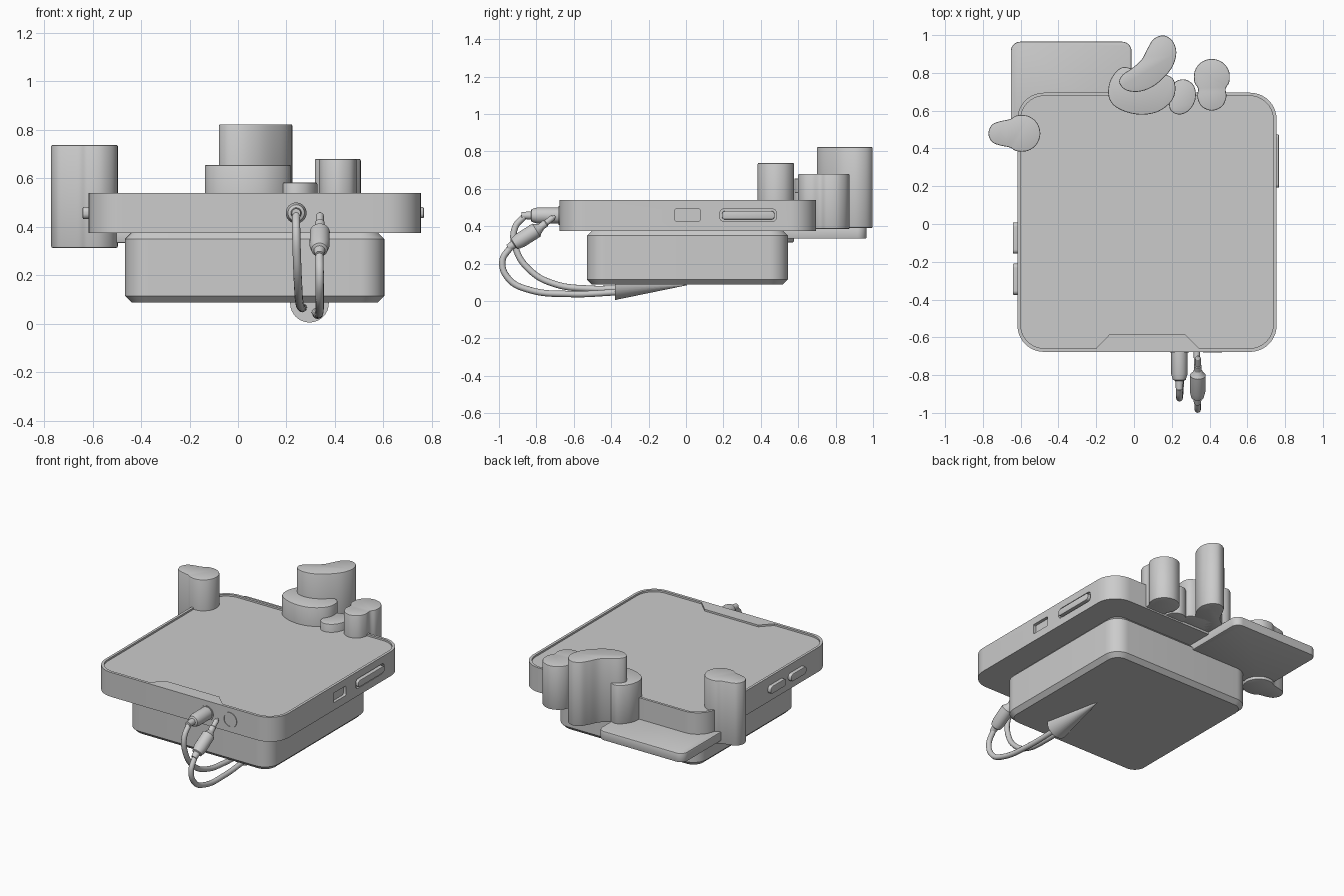
import bpy, bmesh
from math import sin, cos, pi, radians
from mathutils import Vector, Matrix

if "Cube" in bpy.data.objects:
    bpy.data.objects.remove(bpy.data.objects["Cube"])


def finish(ob, bevel=0, segs=2, angle=40, cutters=()):
    bpy.ops.object.select_all(action='DESELECT')
    bpy.context.view_layer.objects.active = ob
    ob.select_set(True)
    for c in cutters:
        m = ob.modifiers.new("cut", 'BOOLEAN')
        m.operation, m.object, m.solver = 'DIFFERENCE', c, 'EXACT'
        bpy.ops.object.modifier_apply(modifier=m.name)
    if bevel:
        m = ob.modifiers.new("bevel", 'BEVEL')
        m.width, m.segments = bevel, segs
        m.limit_method, m.angle_limit = 'ANGLE', radians(angle)
        bpy.ops.object.modifier_apply(modifier=m.name)
    bpy.ops.object.shade_smooth_by_angle(angle=radians(30))
    return ob


def make(name, bm):
    bmesh.ops.recalc_face_normals(bm, faces=bm.faces)
    me = bpy.data.meshes.new(name)
    bm.to_mesh(me)
    bm.free()
    ob = bpy.data.objects.new(name, me)
    bpy.context.collection.objects.link(ob)
    return ob


def prism(name, pts, lo, hi, side=False, **kw):
    """Extrude an outline along z, or along x when side is set (points are y, z)."""
    bm = bmesh.new()
    put = (lambda u, v, w: (w, u, v)) if side else (lambda u, v, w: (u, v, w))
    a = [bm.verts.new(put(u, v, lo)) for u, v in pts]
    b = [bm.verts.new(put(u, v, hi)) for u, v in pts]
    bm.faces.new(a[::-1])
    bm.faces.new(b)
    n = len(pts)
    for i in range(n):
        j = (i + 1) % n
        bm.faces.new((a[i], a[j], b[j], b[i]))
    return finish(make(name, bm), **kw)


def rrect(x0, x1, y0, y1, r, n=10):
    """Rounded rectangle, starting and ending on the bottom edge."""
    out = []
    for cx, cy, s in ((x1 - r, y0 + r, -90), (x1 - r, y1 - r, 0),
                      (x0 + r, y1 - r, 90), (x0 + r, y0 + r, 180)):
        for k in range(n + 1):
            t = radians(s + 90 * k / n)
            out.append((cx + r * cos(t), cy + r * sin(t)))
    return out


def smooth_loop(pts, n=6):
    """Closed Catmull-Rom outline."""
    p = [Vector(q) for q in pts]
    out = []
    for i in range(len(p)):
        a, b, c, d = p[i - 1], p[i], p[(i + 1) % len(p)], p[(i + 2) % len(p)]
        for k in range(n):
            t = k / n
            v = 0.5 * (2 * b + (c - a) * t + (2 * a - 5 * b + 4 * c - d) * t * t
                       + (3 * b - a - 3 * c + d) * t ** 3)
            out.append(tuple(v))
    return out


def peanut(cx, cy, r1, dx, dy, r2):
    """Large lobe at (cx, cy) blending into a small lobe offset by (dx, dy)."""
    d = Vector((dx, dy))
    L = d.length
    u = d / L
    v = Vector((-u.y, u.x))
    half = [(r1 * cos(radians(a)), r1 * sin(radians(a))) for a in (180, 145, 110, 75, 50)]
    half += [(L + r2 * cos(radians(a)), r2 * sin(radians(a))) for a in (85, 45, 0)]
    loop = half + [(x, -y) for x, y in half[-2:0:-1]]
    c = Vector((cx, cy))
    return smooth_loop([c + u * x + v * y for x, y in loop])


def lathe(name, start, direction, profile, n=32, **kw):
    """Revolve (distance, radius) pairs round an axis."""
    bm = bmesh.new()
    rot = Vector((0, 0, 1)).rotation_difference(Vector(direction)).to_matrix().to_4x4()
    M = Matrix.Translation(start) @ rot
    rings = [[bm.verts.new(M @ Vector((r * cos(2 * pi * i / n), r * sin(2 * pi * i / n), t)))
              for i in range(n)] for t, r in profile]
    for a, b in zip(rings, rings[1:]):
        for i in range(n):
            j = (i + 1) % n
            bm.faces.new((a[i], a[j], b[j], b[i]))
    bm.faces.new(rings[0][::-1])
    bm.faces.new(rings[-1])
    return finish(make(name, bm), **kw)


def cable(name, pts, r=0.017):
    cu = bpy.data.curves.new(name, 'CURVE')
    cu.dimensions = '3D'
    cu.bevel_depth, cu.bevel_resolution, cu.resolution_u = r, 4, 10
    cu.use_fill_caps = True
    sp = cu.splines.new('BEZIER')
    sp.bezier_points.add(len(pts) - 1)
    for bp, p in zip(sp.bezier_points, pts):
        bp.co = p
        bp.handle_left_type = bp.handle_right_type = 'AUTO'
    bpy.context.collection.objects.link(bpy.data.objects.new(name, cu))


# Cutters for the recessed screen (with front notch) and the side socket
screen = rrect(-0.6, 0.737, -0.658, 0.678, 0.125)
screen += [(-0.2, -0.658), (-0.13, -0.585), (0.27, -0.585), (0.345, -0.658)]
cut_screen = prism("screen_cutter", screen, 0.528, 0.6)
cut_socket = prism("socket_cutter", rrect(-0.06, 0.075, 0.427, 0.492, 0.008, 3), 0.735, 0.9, side=True)
cut_slot = prism("slot_cutter", rrect(0.18, 0.485, 0.425, 0.492, 0.025), 0.74, 0.9, side=True)

# Flat upper body
prism("upper_body", rrect(-0.617, 0.755, -0.677, 0.695, 0.14), 0.375, 0.54,
      cutters=(cut_screen, cut_socket, cut_slot))
for c in (cut_screen, cut_socket, cut_slot):
    c.hide_render = True
    c.hide_set(True)

# Chamfered lower box
prism("lower_box", rrect(-0.467, 0.604, -0.53, 0.545, 0.1), 0.088, 0.376,
      bevel=0.027, segs=1, angle=60)

# Rear plate
prism("rear_plate", rrect(-0.652, -0.013, 0.45, 0.965, 0.05), 0.333, 0.395, bevel=0.006)

# Side buttons
prism("right_button", rrect(0.192, 0.474, 0.436, 0.481, 0.018), 0.72, 0.767, side=True, bevel=0.004)
for i, y in enumerate((-0.375, -0.157)):
    prism(f"left_button_{i + 1}", rrect(y, y + 0.165, 0.432, 0.482, 0.022),
          -0.641, -0.6, side=True, bevel=0.004)

# Rounded pillars round the edge
bv = dict(bevel=0.006)
prism("left_pillar", peanut(-0.594, 0.48, 0.098, -0.114, 0, 0.063), 0.313, 0.738, **bv)
prism("right_pillar", peanut(0.412, 0.778, 0.096, 0, -0.101, 0.077), 0.385, 0.68, **bv)
low = [(0.19, 0.61), (0.235, 0.58), (0.29, 0.6), (0.325, 0.66), (0.318, 0.73),
       (0.27, 0.765), (0.215, 0.75), (0.19, 0.69)]
prism("low_pillar", smooth_loop(low), 0.385, 0.583, **bv)
mid = [(-0.137, 0.70), (-0.118, 0.64), (-0.06, 0.60), (0.03, 0.579), (0.12, 0.592),
       (0.19, 0.64), (0.218, 0.70), (0.205, 0.77), (0.13, 0.80), (0.03, 0.81),
       (-0.06, 0.83), (-0.118, 0.775)]
prism("middle_pillar", smooth_loop(mid), 0.39, 0.655, **bv)
tall = [(-0.078, 0.75), (-0.06, 0.79), (-0.01, 0.825), (0.04, 0.87), (0.072, 0.93),
        (0.105, 0.98), (0.157, 0.998), (0.203, 0.97), (0.224, 0.91), (0.205, 0.835),
        (0.153, 0.77), (0.09, 0.722), (0.02, 0.70), (-0.045, 0.71)]
prism("tall_pillar", smooth_loop(tall), 0.39, 0.823, **bv)

# Empty front socket: thin ring with a sunken centre
lathe("front_socket", (0.415, -0.66, 0.457), (0, -1, 0),
      [(0, 0.051), (0.021, 0.051), (0.021, 0.043), (0.0175, 0.043)])

# Plug in its socket
lathe("straight_plug", (0.24, -0.66, 0.457), (0, -1, 0),
      [(0, 0.05), (0.02, 0.05), (0.02, 0.043), (0.135, 0.043), (0.165, 0.034),
       (0.17, 0.022), (0.22, 0.018)])

# Loose angled plug
p0, p1 = Vector((0.338, -0.79, 0.385)), Vector((0.336, -0.925, 0.3))
lathe("angled_plug", p0, p1 - p0,
      [(-0.02, 0.02), (0, 0.03), (0.012, 0.041), (0.115, 0.041), (0.15, 0.033),
       (0.155, 0.023), (0.19, 0.018)])
lathe("plug_tip", p0, (0, 0.09, 0.07),
      [(-0.01, 0.02), (0.05, 0.02), (0.055, 0.016), (0.1, 0.016), (0.115, 0.006)], n=20)

# Cables looping under the box
cable("inner_cable", [(0.24, -0.86, 0.457), (0.24, -0.915, 0.39), (0.243, -0.91, 0.28),
                      (0.248, -0.83, 0.16), (0.253, -0.7, 0.09), (0.262, -0.52, 0.066),
                      (0.268, -0.36, 0.066)])
cable("outer_cable", [(0.336, -0.935, 0.293), (0.337, -0.982, 0.21), (0.337, -0.945, 0.115),
                      (0.337, -0.84, 0.06), (0.33, -0.62, 0.037), (0.32, -0.36, 0.047)])

# Conical cable outlet
lathe("cable_outlet", (0.295, -0.38, 0.085), (0, 1, 0), [(0, 0.08), (0.385, 0.001)])
